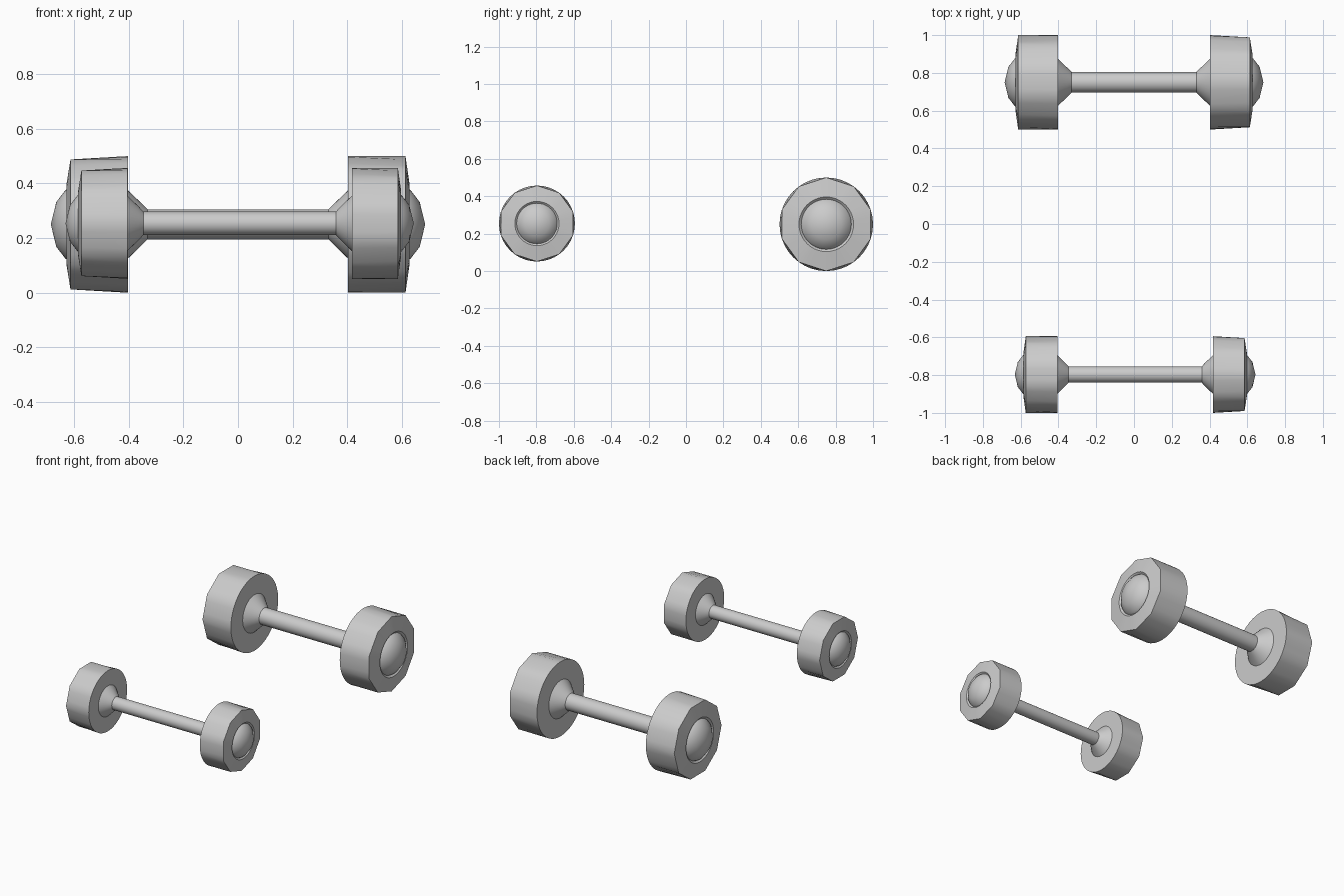
import bpy, bmesh, math

if "Cube" in bpy.data.objects:
    bpy.data.objects.remove(bpy.data.objects["Cube"])

N = 40  # points around each ring


def lathe(name, rings, centre, side=1, phase=0):
    """Loft rings of (x, radius, is_decagon) about the x axis; side=-1 mirrors."""
    cx, cy, cz = centre
    bm = bmesh.new()
    loops = []
    for x, r, deca in rings:
        if r == 0:
            loops.append([bm.verts.new((cx + side * x, cy, cz))] * N)
            continue
        loop = []
        for i in range(N):
            a = 2 * math.pi * i / N
            rr = r
            if deca:  # pull the circle in to a ten-sided outline
                d = (math.degrees(a) - phase) % 36 - 18
                rr = r * math.cos(math.radians(18)) / math.cos(math.radians(d))
            loop.append(bm.verts.new((cx + side * x, cy + rr * math.cos(a), cz + rr * math.sin(a))))
        loops.append(loop)
    for A, B in zip(loops, loops[1:]):
        for i in range(N):
            j = (i + 1) % N
            quad = list(dict.fromkeys((A[i], A[j], B[j], B[i])))
            bm.faces.new(quad if side > 0 else quad[::-1])
    mesh = bpy.data.meshes.new(name)
    bm.to_mesh(mesh)
    bm.free()
    ob = bpy.data.objects.new(name, mesh)
    bpy.context.collection.objects.link(ob)
    bpy.ops.object.select_all(action='DESELECT')
    ob.select_set(True)
    bpy.context.view_layer.objects.active = ob
    bpy.ops.object.shade_smooth_by_angle(angle=math.radians(40))


def dumbbell(label, centre, R, inner, thick, bar_r, s):
    # bar with flared collars
    flare = [(inner, 0.125 * s), (inner - 0.05 * s, 0.077 * s), (inner - 0.072 * s, bar_r)]
    bar = [(-x, r, False) for x, r in flare] + [(x, r, False) for x, r in reversed(flare)]
    lathe(label + "_bar", bar, centre)
    face = inner + thick
    for side, end, phase in ((1, "right", 18), (-1, "left", 0)):
        # weight: round inside edge, ten-sided outer edge, groove round the cap
        lathe(f"{label}_weight_{end}", [
            (inner, 0.125 * s, False), (inner, R, False), (face, R, True),
            (face + 0.015 * s, 0.146 * s, False), (face + 0.004 * s, 0.134 * s, False)],
            centre, side, phase)
        # domed end cap
        lathe(f"{label}_cap_{end}", [
            (face + 0.004 * s, 0.134 * s, False), (face + 0.018 * s, 0.126 * s, False),
            (face + 0.052 * s, 0.082 * s, False), (face + 0.072 * s, 0, False)],
            centre, side)


dumbbell("large", (0, 0.75, 0.25), 0.25, 0.403, 0.21, 0.055, 1.0)
dumbbell("small", (0.006, -0.797, 0.254), 0.203, 0.411, 0.168, 0.043, 0.81)
